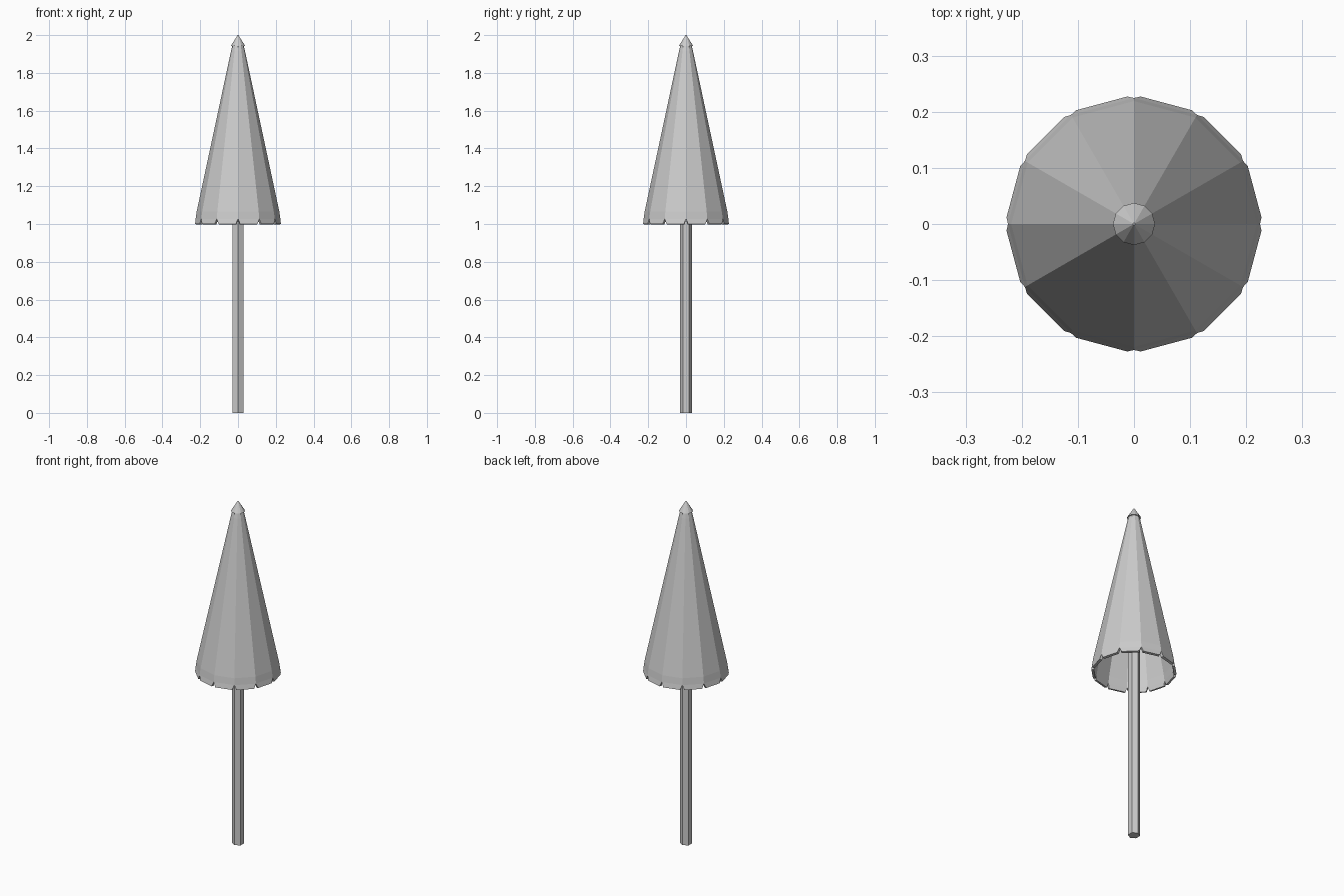
import bpy
import bmesh
from math import sin, cos, radians

if "Cube" in bpy.data.objects:
    bpy.data.objects.remove(bpy.data.objects["Cube"])

SIDES = 12
STEP = 360 / SIDES

grey = bpy.data.materials.new("light grey")
grey.use_nodes = True
colour = (0.6, 0.6, 0.6, 1)
grey.diffuse_color = colour
grey.node_tree.nodes["Principled BSDF"].inputs["Base Color"].default_value = colour


def add_object(name, bm):
    bmesh.ops.recalc_face_normals(bm, faces=bm.faces)
    mesh = bpy.data.meshes.new(name)
    bm.to_mesh(mesh)
    bm.free()
    mesh.materials.append(grey)
    obj = bpy.data.objects.new(name, mesh)
    bpy.context.collection.objects.link(obj)
    return obj


def polar(bm, radius, degrees, z):
    a = radians(degrees)
    return bm.verts.new((radius * cos(a), radius * sin(a), z))


def prism(name, sides, r1, r2, z1, z2, turn=0):
    bm = bmesh.new()
    rings = [[polar(bm, r, turn + i * 360 / sides, z) for i in range(sides)]
             for r, z in ((r1, z1), (r2, z2))]
    for ring in rings:
        bm.faces.new(ring)
    for i in range(sides):
        j = (i + 1) % sides
        bm.faces.new((rings[0][i], rings[0][j], rings[1][j], rings[1][i]))
    return add_object(name, bm)


# Pole and pointed cap
prism("pole", 6, 0.0325, 0.0325, 0, 1.95, turn=90)
prism("cap", SIDES, 0.0375, 0.002, 1.943, 2.0)

# Canopy panels, with a small V notch at each rib along the hem
bm = bmesh.new()
profile = [(0.03, 1.943), (0.037, 1.915), (0.219, 1.065), (0.2245, 1.027)]
rings = [[polar(bm, r, i * STEP, z) for i in range(SIDES)] for r, z in profile]
hem = [[polar(bm, 0.2275, i * STEP + d, 1.0) for d in (3, STEP - 3)]
       for i in range(SIDES)]
for i in range(SIDES):
    j = (i + 1) % SIDES
    for upper, lower in zip(rings, rings[1:]):
        bm.faces.new((upper[i], lower[i], lower[j], upper[j]))
    bm.faces.new((rings[-1][i], hem[i][0], hem[i][1], rings[-1][j]))
canopy = add_object("canopy", bm)

# Cloth thickness, grown inward
solid = canopy.modifiers.new("thickness", "SOLIDIFY")
solid.thickness = 0.014
solid.offset = -1
